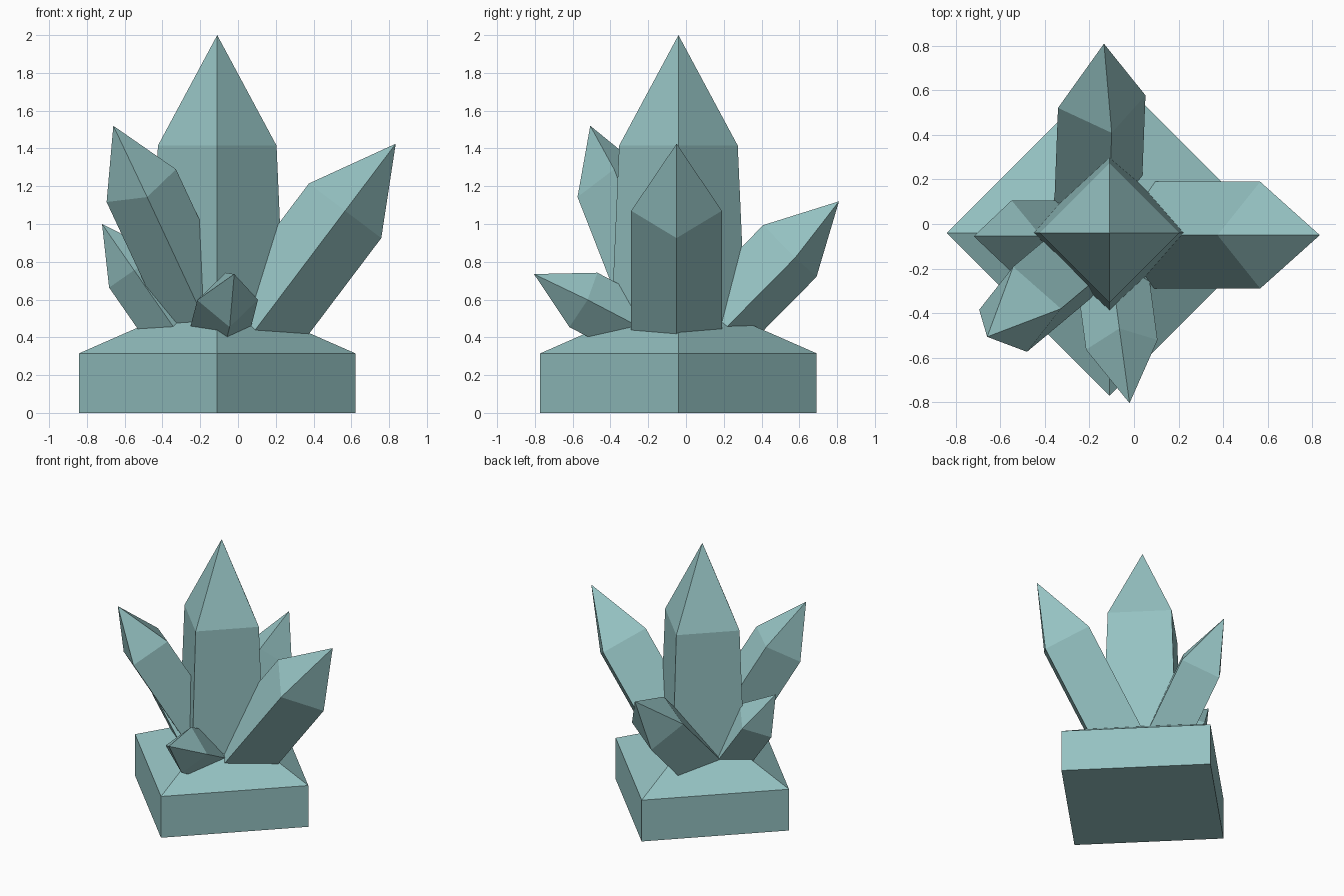
import bpy
import bmesh
from mathutils import Vector

if "Cube" in bpy.data.objects:
    bpy.data.objects.remove(bpy.data.objects["Cube"], do_unlink=True)

# Single pale teal mineral colour
TEAL = (0.30, 0.54, 0.54, 1.0)
mat = bpy.data.materials.new("pale_teal_crystal")
mat.use_nodes = True
mat.diffuse_color = TEAL
mat.node_tree.nodes["Principled BSDF"].inputs["Base Color"].default_value = TEAL


def pointed_prism(name, tip, shoulder, corner, length, flare=1.0):
    """Square prism with a pyramid tip; shoulder is the centre of the ring under
    the tip, corner one of that ring's points, flare the foot's relative width."""
    tip, shoulder, corner = Vector(tip), Vector(shoulder), Vector(corner)
    axis = (tip - shoulder).normalized()
    u = corner - shoulder
    size = u.length
    u = (u - axis * u.dot(axis)).normalized() * size
    v = axis.cross(u)
    spokes = (u, v, -u, -v)
    foot_centre = shoulder - axis * length

    bm = bmesh.new()
    point = bm.verts.new(tip)
    ring = [bm.verts.new(shoulder + s) for s in spokes]
    foot = [bm.verts.new(foot_centre + s * flare) for s in spokes]
    for i in range(4):
        j = (i + 1) % 4
        bm.faces.new((ring[i], ring[j], point))
        bm.faces.new((foot[i], foot[j], ring[j], ring[i]))
    bm.faces.new(foot[::-1])
    bmesh.ops.recalc_face_normals(bm, faces=bm.faces)

    mesh = bpy.data.meshes.new(name)
    bm.to_mesh(mesh)
    bm.free()
    mesh.materials.append(mat)
    obj = bpy.data.objects.new(name, mesh)
    bpy.context.scene.collection.objects.link(obj)
    return obj


# Square plinth with a shallow pyramid top
CX, CY = -0.11, -0.04
pointed_prism("rock_base", (CX, CY, 0.636), (CX, CY, 0.315),
              (CX + 0.732, CY, 0.315), 0.315)

# Tall upright crystal, slightly wider at its foot
pointed_prism("centre_crystal", (CX, CY, 2.0), (CX, CY, 1.415),
              (CX + 0.314, CY, 1.415), 1.1, 1.155)

# Leaning crystals around it
pointed_prism("left_crystal", (0.835, -0.05, 1.425), (0.567, -0.05, 1.07),
              (0.567, 0.19, 1.07), 1.0)
pointed_prism("back_crystal", (-0.135, 0.81, 1.12), (-0.145, 0.55, 0.857),
              (-0.10, 0.41, 0.995), 0.75)
pointed_prism("front_right_crystal", (-0.66, -0.507, 1.52), (-0.512, -0.383, 1.203),
              (-0.695, -0.385, 1.115), 1.1)
pointed_prism("right_crystal", (-0.72, -0.055, 1.0), (-0.55, -0.055, 0.755),
              (-0.55, 0.106, 0.755), 0.6)
pointed_prism("front_crystal", (-0.02, -0.805, 0.735), (-0.055, -0.543, 0.598),
              (-0.065, -0.475, 0.745), 0.6)
